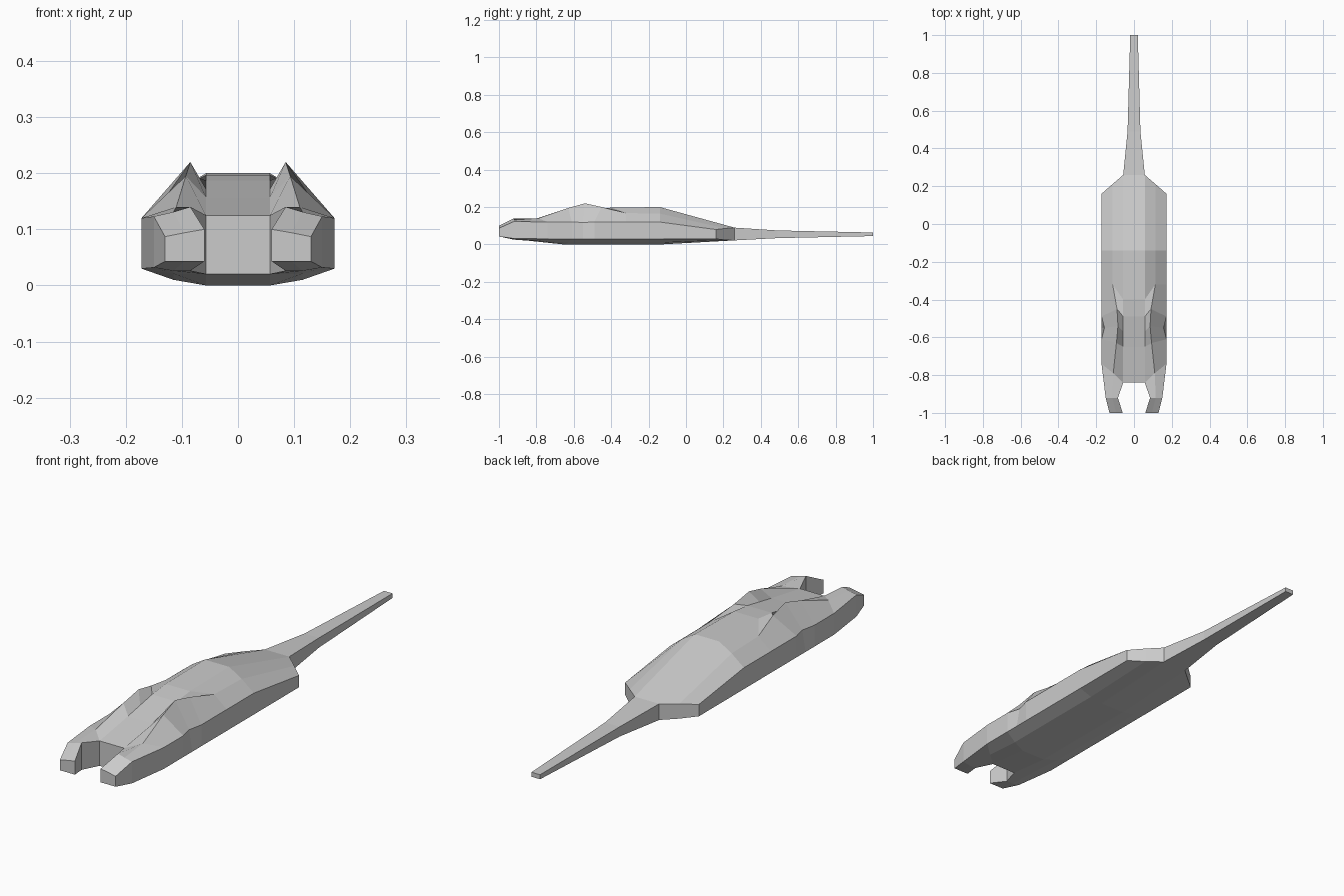
import bpy, bmesh

if "Cube" in bpy.data.objects:
    bpy.data.objects.remove(bpy.data.objects["Cube"])

# Half cross-sections, front to back: top inner / ridge / edge points, then bottom heights
prong = [
    ((.060, -1.0, .100), (.095, -1.0, .094), (.130, -1.0, .087), (.043, .043, .043)),
    ((.085, -.92, .140), (.115, -.92, .131), (.150, -.92, .123), (.026, .026, .032)),
]
body = [
    ((.057, -.84, .125), (.110, -.79, .140), (.172, -.74, .120), (.020, .021, .030)),
    ((.057, -.65, .157), (.093, -.63, .195), (.172, -.61, .120), (.000, .010, .030)),
    ((.057, -.57, .172), (.085, -.54, .220), (.157, -.55, .118), (.000, .010, .030)),
    ((.057, -.49, .187), (.090, -.45, .200), (.172, -.49, .120), (.000, .010, .030)),
    ((.057, -.40, .197), (.113, -.32, .168), (.172, -.32, .120), (.000, .010, .030)),
    ((.057, -.14, .200), (.115, -.14, .165), (.172, -.14, .120), (.000, .010, .030)),
    ((.057, .26, .090), (.115, .21, .086), (.172, .16, .080), (.022, .024, .030)),
]
# Tail: half width, y, top, bottom
tail = [(.034, .49, .075, .034), (.020, 1.0, .064, .045)]

bm = bmesh.new()


def ring(section, in_body):
    top = section[:3]
    bottom_x = (.057, .115, .172) if in_body else [p[0] for p in top]
    low = [(x, p[1], z) for x, p, z in zip(bottom_x, top, section[3])]
    return [bm.verts.new(p) for p in (*top, *low[::-1])]


def centre(vert):
    return bm.verts.new((0, vert.co.y, vert.co.z))


# Side lobes, running from the prongs to the rear
rings = [ring(s, False) for s in prong] + [ring(s, True) for s in body]
for a, b in zip(rings, rings[1:]):
    for i in range(5):
        bm.faces.new((a[i], a[i + 1], b[i + 1], b[i]))
for a, b in zip(rings[:2], rings[1:3]):
    bm.faces.new((a[5], a[0], b[0], b[5]))
bm.faces.new(rings[0])

# Angled rear wall beside the tail
r = rings[-1]
bm.faces.new((r[0], r[1], r[4], r[5]))
bm.faces.new((r[1], r[2], r[3], r[4]))

# Centre strip, top and bottom, continuing into the tail
strip = [(q[0], q[5]) for q in rings[2:]]
strip += [(bm.verts.new((w, y, t)), bm.verts.new((w, y, b))) for w, y, t, b in tail]
mid = [(centre(t), centre(b)) for t, b in strip]
for i in range(len(strip) - 1):
    for k in (0, 1):
        bm.faces.new((mid[i][k], strip[i][k], strip[i + 1][k], mid[i + 1][k]))

# Tail sides, nose wall and tail tip
for a, b in zip(strip[-3:], strip[-2:]):
    bm.faces.new((a[0], a[1], b[1], b[0]))
for i in (0, -1):
    bm.faces.new((mid[i][0], strip[i][0], strip[i][1], mid[i][1]))

bmesh.ops.recalc_face_normals(bm, faces=bm.faces[:])
mesh = bpy.data.meshes.new("body")
bm.to_mesh(mesh)
bm.free()
# The half shell is open on the mirror plane: make sure it faces outward
if max(mesh.polygons, key=lambda p: p.center.z).normal.z < 0:
    mesh.flip_normals()
obj = bpy.data.objects.new("body", mesh)
bpy.context.collection.objects.link(obj)
mirror = obj.modifiers.new("mirror", 'MIRROR')
mirror.use_clip = True
